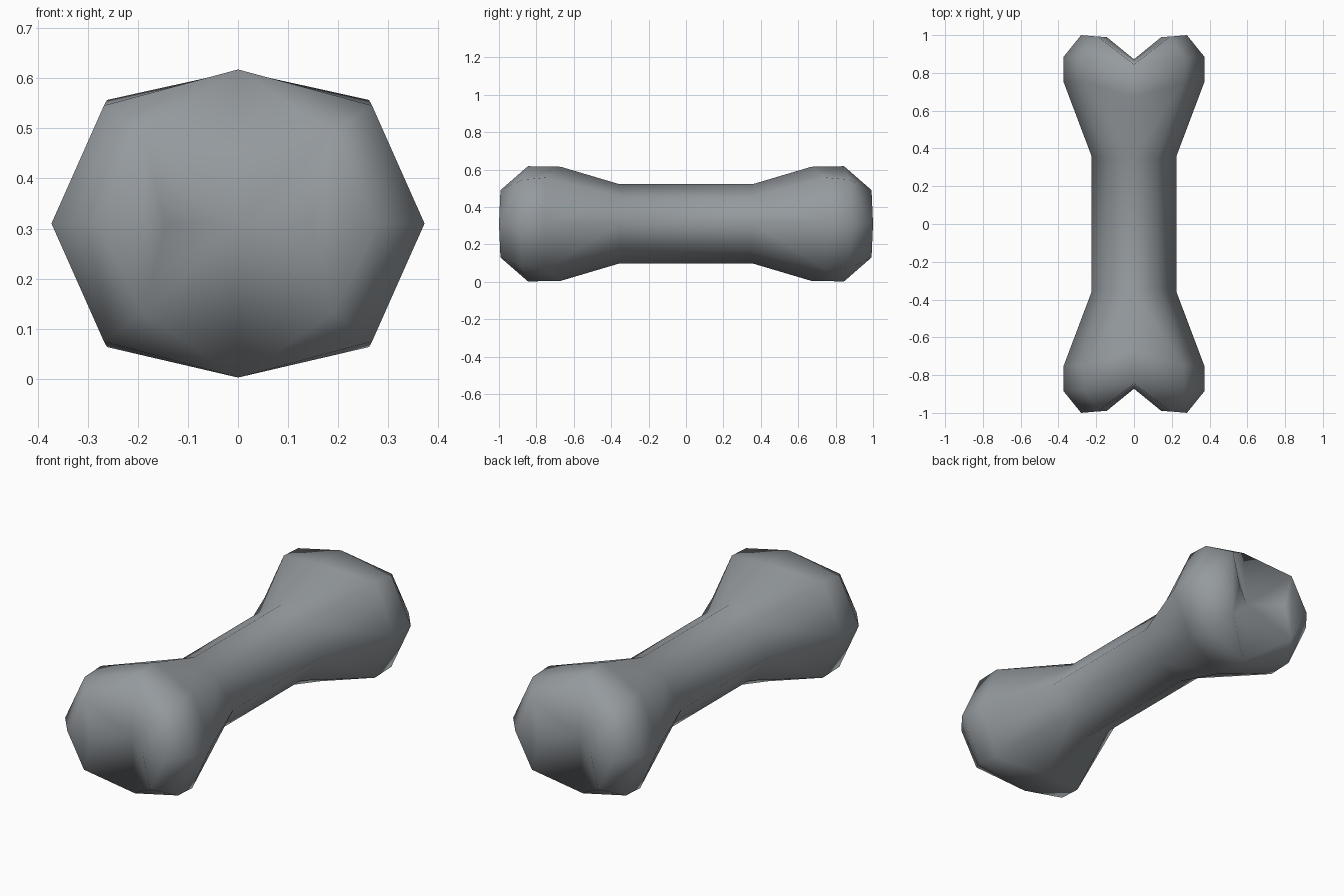
import bpy, bmesh

if "Cube" in bpy.data.objects:
    bpy.data.objects.remove(bpy.data.objects["Cube"])

ZC = 0.31  # height of the bone's long axis

mat = bpy.data.materials.new("bone grey")
mat.diffuse_color = (0.30, 0.325, 0.345, 1)
mat.use_nodes = True
mat.node_tree.nodes["Principled BSDF"].inputs["Base Color"].default_value = mat.diffuse_color


# half-section arcs (x, y, z offset), running top -> side -> bottom
def arc(top, diag, side):
    t, d = top, diag
    return [t, d, side, (d[0], d[1], -d[2]), (t[0], t[1], -t[2])]


shaft = arc((0, 0.36, 0.213), (0.12, 0.345, 0.145), (0.225, 0.36, 0))
flare = arc((0, 0.67, 0.305), (0.262, 0.75, 0.247), (0.372, 0.75, 0))
rim = arc((0, 0.845, 0.308), (0.268, 0.875, 0.236), (0.373, 0.885, 0))
# knuckle cap points and centre of the notch
cap_out = (0.28, 1.0, 0)
cap_top, cap_bot = (0.19, 0.992, 0.18), (0.19, 0.992, -0.18)
cap_in = (0.145, 0.99, 0)
notch = (0, 0.872, 0)

bm = bmesh.new()


def face(pts, sx, sy):
    vs = [bm.verts.new((x * sx, y * sy, z + ZC)) for x, y, z in pts]
    bm.faces.new(vs)


for sx in (1, -1):
    # shaft middle
    for a, b in zip(shaft, shaft[1:]):
        face([a, b, (b[0], -b[1], b[2]), (a[0], -a[1], a[2])], sx, 1)
    for sy in (1, -1):
        # flare and knuckle sides
        for r0, r1 in ((shaft, flare), (flare, rim)):
            for i in range(4):
                face([r0[i], r0[i + 1], r1[i + 1], r1[i]], sx, sy)
        # rounded knuckle cap, dipping into the notch
        for a, b, c, cap in ((rim[0], rim[1], rim[2], cap_top),
                             (rim[4], rim[3], rim[2], cap_bot)):
            face([a, b, cap], sx, sy)
            face([b, c, cap_out, cap], sx, sy)
            face([a, cap, notch], sx, sy)
            face([cap, cap_in, notch], sx, sy)
        face([cap_top, cap_out, cap_bot, cap_in], sx, sy)

bmesh.ops.remove_doubles(bm, verts=bm.verts[:], dist=0.0005)
bmesh.ops.recalc_face_normals(bm, faces=bm.faces[:])
for f in bm.faces:
    f.smooth = True
mesh = bpy.data.meshes.new("bone")
bm.to_mesh(mesh)
bm.free()
mesh.materials.append(mat)
obj = bpy.data.objects.new("bone", mesh)
bpy.context.collection.objects.link(obj)
